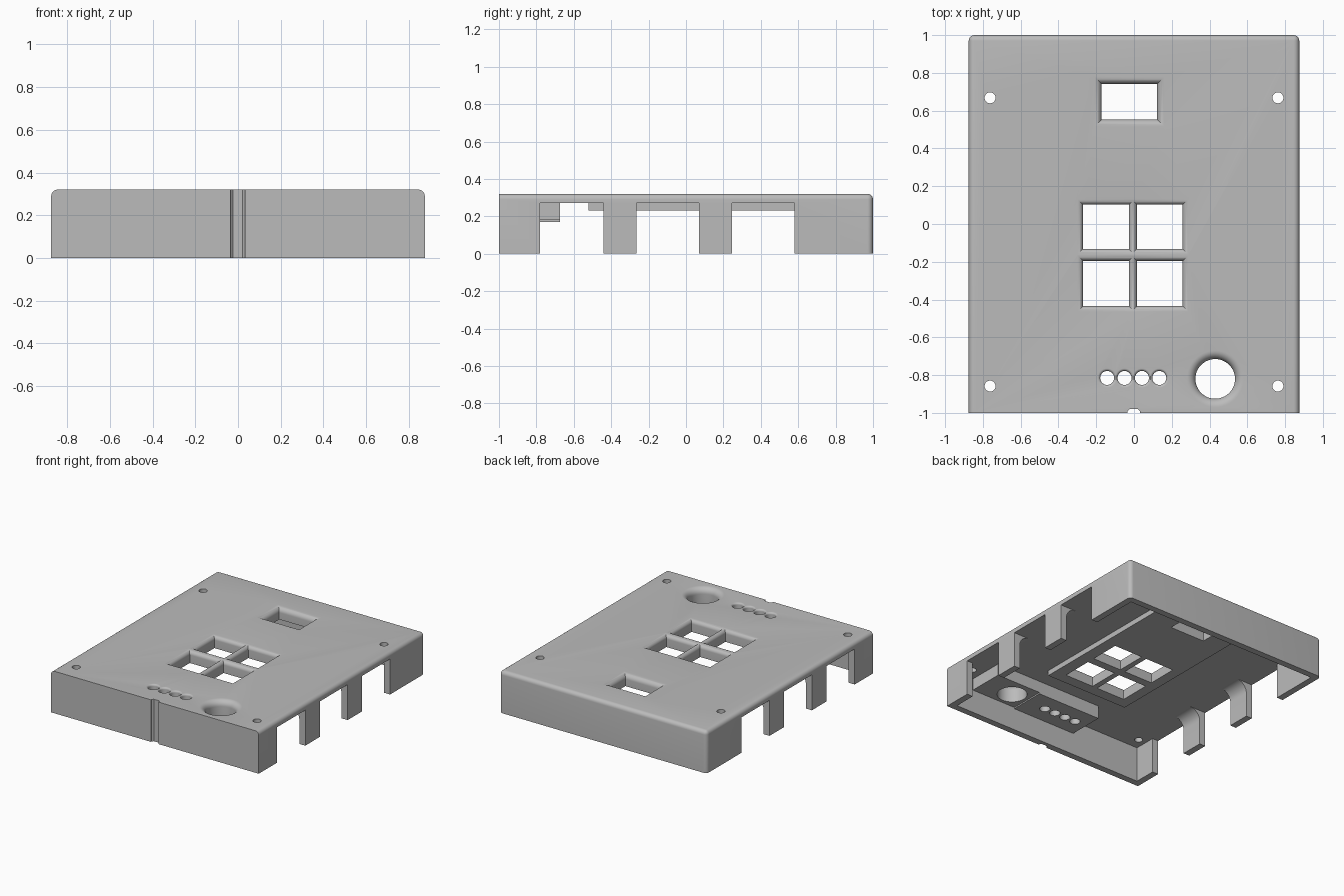
import bpy
import bmesh
from math import sin, cos, pi, radians

if "Cube" in bpy.data.objects:
    bpy.data.objects.remove(bpy.data.objects["Cube"])

TOP, CEIL, WALL = 0.32, 0.27, 0.05
HX, HY = 0.875, 1.0

plastic = bpy.data.materials.new("grey_plastic")
plastic.use_nodes = True
grey = (0.5, 0.5, 0.5, 1)
plastic.diffuse_color = grey
plastic.node_tree.nodes["Principled BSDF"].inputs["Base Color"].default_value = grey


def to_object(bm, name):
    bmesh.ops.recalc_face_normals(bm, faces=bm.faces)
    mesh = bpy.data.meshes.new(name)
    bm.to_mesh(mesh)
    bm.free()
    mesh.materials.append(plastic)
    obj = bpy.data.objects.new(name, mesh)
    bpy.context.collection.objects.link(obj)
    return obj


def loft(rings, name):
    """Closed solid through a stack of equal-length rings."""
    bm = bmesh.new()
    loops = [[bm.verts.new(p) for p in ring] for ring in rings]
    n = len(loops[0])
    for a, b in zip(loops, loops[1:]):
        for i in range(n):
            j = (i + 1) % n
            bm.faces.new((a[i], a[j], b[j], b[i]))
    bm.faces.new(loops[0][::-1])
    bm.faces.new(loops[-1])
    return to_object(bm, name)


def rect(x0, x1, y0, y1, z, grow=0):
    x0, x1, y0, y1 = x0 - grow, x1 + grow, y0 - grow, y1 + grow
    return [(x0, y0, z), (x1, y0, z), (x1, y1, z), (x0, y1, z)]


def disc(x, y, r, z, n=48):
    return [(x + r * cos(2 * pi * i / n), y + r * sin(2 * pi * i / n), z) for i in range(n)]


def box(x0, x1, y0, y1, z0, z1, name):
    return loft([rect(x0, x1, y0, y1, z0), rect(x0, x1, y0, y1, z1)], name)


def flared(ring, r, name):
    """Through-hole cutter whose upper rim is rounded by radius r."""
    steps = [(-0.1, 0)]
    for i in range(9):
        t = i / 8 * pi / 2
        steps.append((TOP - r + r * sin(t), r * (1 - cos(t))))
    steps.append((TOP + 0.05, r))
    return loft([ring(z, g) for z, g in steps], name)


def combine(tool, operation):
    mod = case.modifiers.new(tool.name, "BOOLEAN")
    mod.operation, mod.solver, mod.object = operation, "EXACT", tool
    bpy.context.view_layer.objects.active = case
    bpy.ops.object.modifier_apply(modifier=mod.name)
    bpy.data.objects.remove(tool)


def cut(tool):
    combine(tool, "DIFFERENCE")


def add(tool):
    combine(tool, "UNION")


# Outer shell: rounded everywhere but at the front and the open bottom
bm = bmesh.new()
bmesh.ops.create_cube(bm, size=1)
for v in bm.verts:
    v.co = (v.co.x * 2 * HX, v.co.y * 2 * HY, (v.co.z + 0.5) * TOP)
soft = []
for e in bm.edges:
    mid = (e.verts[0].co + e.verts[1].co) / 2
    back_corner = mid.y > 0.9 and abs(mid.x) > 0.8
    top_rim = mid.z > TOP - 0.01 and mid.y > -0.9
    if back_corner or top_rim:
        soft.append(e)
bmesh.ops.bevel(bm, geom=soft, offset=0.03, segments=6, profile=0.5, affect="EDGES")
case = to_object(bm, "case_cover")

# Hollow inside and the side openings
cut(box(WALL - HX, HX - WALL, WALL - HY, HY - WALL, -0.1, CEIL, "cavity"))
for y0, y1 in ((-0.78, -0.44), (-0.265, 0.07), (0.245, 0.58)):
    cut(box(-1, 1, y0, y1, -0.1, CEIL, "side_opening"))

# Curved gussets where the side posts meet the lid
R = 0.085
for side in (-1, 1):
    for y0, y1 in ((-0.44, -0.265), (0.07, 0.245)):
        inner = HX - WALL
        profile = [(inner + 0.02, CEIL + 0.02), (inner + 0.02, CEIL - R), (inner, CEIL - R)]
        for i in range(1, 9):
            t = i / 8 * pi / 2
            profile.append((inner - R + R * cos(t), CEIL - R + R * sin(t)))
        profile.append((inner - R, CEIL + 0.02))
        add(loft([[(side * x, y, z) for x, z in profile] for y in (y0, y1)], "post_gusset"))

# Thickened areas under the lid
add(box(-0.35, 0.35, -0.52, 0.85, 0.23, 0.29, "button_plate"))
add(box(0.29, 0.68, -0.97, -0.675, 0.18, 0.29, "joystick_block"))
add(box(-0.24, 0.3, -0.97, -0.675, 0.17, 0.295, "lamp_block"))

# Display window and four button windows
cut(flared(lambda z, g: rect(-0.172, 0.123, 0.553, 0.742, z, g), 0.038, "display_window"))
for x0, x1 in ((-0.27, -0.027), (0.015, 0.258)):
    for y0, y1 in ((-0.435, -0.195), (-0.132, 0.102)):
        cut(flared(lambda z, g: rect(x0, x1, y0, y1, z, g), 0.029, "button_window"))

# Joystick hole and the row of lamp holes
cut(flared(lambda z, g: disc(0.43, -0.82, 0.105 + g, z), 0.045, "joystick_hole"))
for i in range(4):
    x = -0.142 + i * 0.092
    cut(flared(lambda z, g: disc(x, -0.815, 0.037 + g, z, 32), 0.014, "lamp_hole"))

# Screw holes
for x in (-0.762, 0.762):
    for y in (-0.858, 0.668):
        cut(loft([disc(x, y, 0.029, z, 32) for z in (0.2, 0.4)], "screw_hole"))

# Cable groove down the front wall
groove = [(-0.035, -1.02), (0.032, -1.02), (0.032, -0.992), (0.02, -0.98), (-0.023, -0.98), (-0.035, -0.992)]
cut(loft([[(x, y, z) for x, y in groove] for z in (-0.1, 0.4)], "cable_groove"))

# Smooth the rounded rims and keep the creases sharp
bpy.ops.object.select_all(action="DESELECT")
case.select_set(True)
bpy.context.view_layer.objects.active = case
bpy.ops.object.shade_smooth_by_angle(angle=radians(30))
